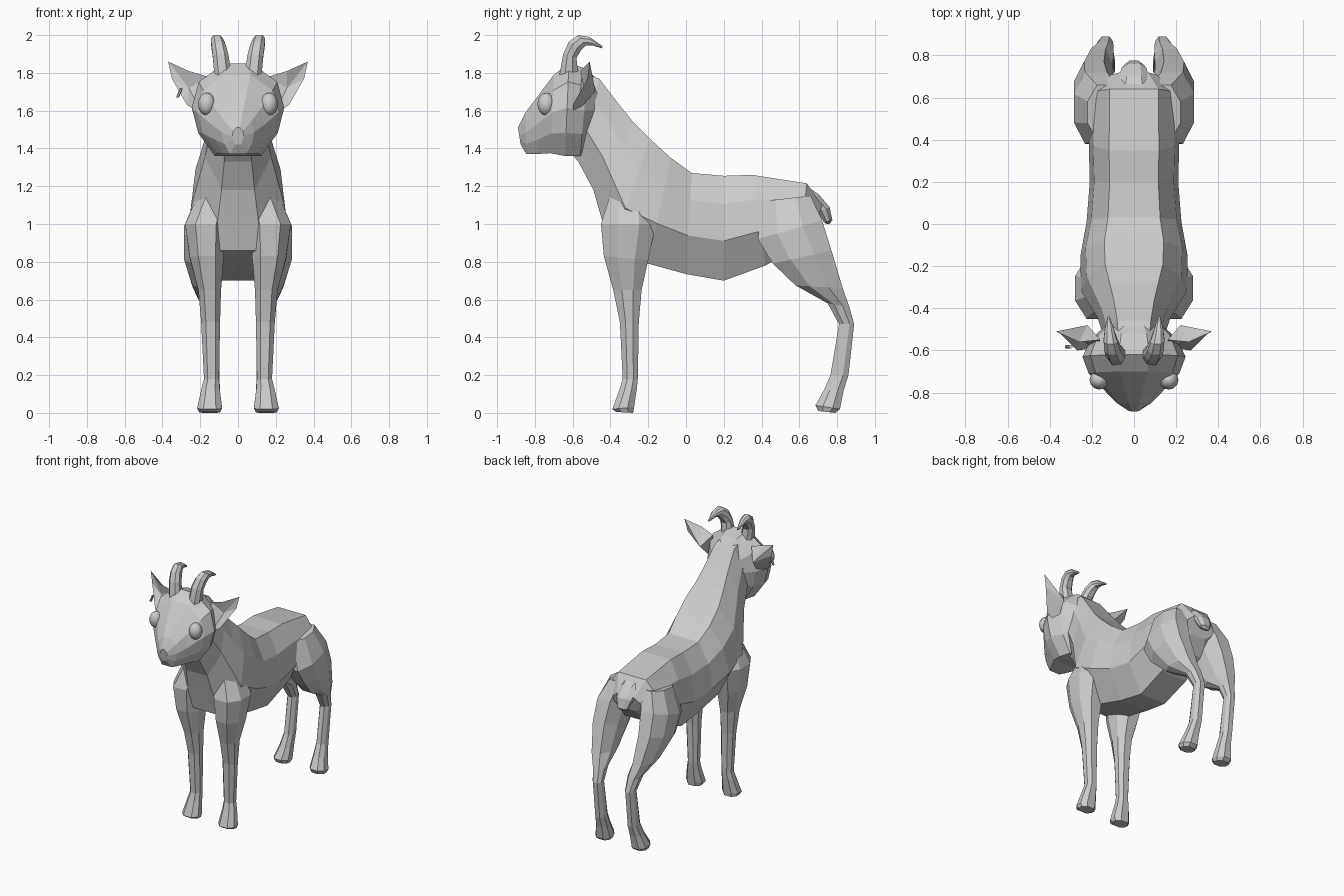
import bpy, bmesh
from mathutils import Vector

grey = bpy.data.materials.new("plain_grey")
grey.diffuse_color = (0.6, 0.6, 0.6, 1)

# Half cross-sections: (width factor, position from top/front to bottom/back)
BODY = [(.55, 0), (.9, .27), (1, .62), (.5, 1)]
FACE = [(.3, 0), (.85, .2), (1, .48), (.86, .75), (.5, 1)]
LIMB = [(.5, 0), (1, .3), (1, .7), (.5, 1)]


def finish(name, bm):
    bmesh.ops.recalc_face_normals(bm, faces=bm.faces)
    me = bpy.data.meshes.new(name)
    bm.to_mesh(me)
    bm.free()
    me.materials.append(grey)
    ob = bpy.data.objects.new(name, me)
    bpy.context.collection.objects.link(ob)
    return ob


def loft(name, profile, rings, side=1):
    """Skin rings given as (y0, z0, y1, z1, x centre, half width)."""
    bm = bmesh.new()
    outline = profile + [(-w, t) for w, t in reversed(profile)]
    loops = []
    for y0, z0, y1, z1, xc, hw in rings:
        loops.append([bm.verts.new((side * (xc + w * hw), y0 + (y1 - y0) * t, z0 + (z1 - z0) * t))
                      for w, t in outline])
    n = len(outline)
    for a, b in zip(loops, loops[1:]):
        for i in range(n):
            j = (i + 1) % n
            bm.faces.new((a[i], a[j], b[j], b[i]))
    bm.faces.new(loops[0])
    bm.faces.new(loops[-1])
    return finish(name, bm)


def hull(name, points, faces, side=1):
    bm = bmesh.new()
    vs = [bm.verts.new((side * x, y, z)) for x, y, z in points]
    for f in faces:
        bm.faces.new([vs[i] for i in f])
    return finish(name, bm)


# Trunk and neck, rump to nape
loft("body", BODY, [
    (.72, 1.10, .68, .98, 0, .12),
    (.64, 1.215, .60, .88, 0, .21),
    (.35, 1.26, .42, .78, 0, .215),
    (.20, 1.255, .20, .70, 0, .21),
    (.03, 1.27, 0, .735, 0, .225),
    (-.08, 1.35, -.20, .79, 0, .255),
    (-.19, 1.45, -.40, .86, 0, .25),
    (-.28, 1.54, -.45, 1.04, 0, .21),
    (-.36, 1.64, -.49, 1.18, 0, .175),
    (-.46, 1.77, -.57, 1.33, 0, .145),
    (-.55, 1.80, -.65, 1.42, 0, .13)])

# Head, nape to nose
loft("head", FACE, [
    (-.46, 1.75, -.50, 1.44, 0, .13),
    (-.52, 1.82, -.56, 1.36, 0, .20),
    (-.62, 1.85, -.64, 1.36, 0, .245),
    (-.70, 1.79, -.72, 1.375, 0, .215),
    (-.79, 1.67, -.79, 1.37, 0, .14),
    (-.85, 1.59, -.845, 1.37, 0, .085),
    (-.89, 1.51, -.875, 1.42, 0, .03)])

# Tail
loft("tail", LIMB, [
    (.62, 1.21, .60, 1.10, 0, .09),
    (.70, 1.16, .65, 1.09, 0, .07),
    (.76, 1.09, .70, 1.06, 0, .06),
    (.775, 1.02, .73, 1.01, 0, .04),
    (.76, 1.0, .745, 1.0, 0, .02)])

for side, tag in ((1, "left"), (-1, "right")):
    # Front leg, shoulder to hoof
    loft("front_leg_" + tag, LIMB, [
        (-.40, 1.16, -.20, 1.16, .12, .09),
        (-.45, 1.0, -.16, 1.0, .17, .11),
        (-.435, .83, -.20, .81, .165, .09),
        (-.385, .65, -.235, .65, .15, .06),
        (-.35, .48, -.25, .48, .145, .05),
        (-.335, .18, -.255, .18, .14, .04),
        (-.35, .13, -.26, .13, .145, .048),
        (-.39, .02, -.275, .03, .15, .066),
        (-.37, .005, -.28, 0, .15, .055)], side)

    # Hind leg, hip to hoof
    loft("hind_leg_" + tag, LIMB, [
        (.40, 1.12, .66, 1.15, .13, .09),
        (.38, .92, .72, 1.02, .18, .105),
        (.46, .79, .77, .86, .19, .095),
        (.58, .675, .83, .66, .17, .07),
        (.75, .58, .865, .56, .145, .048),
        (.81, .47, .89, .47, .135, .036),
        (.765, .2, .86, .2, .135, .036),
        (.73, .12, .835, .12, .14, .045),
        (.685, .04, .815, .02, .15, .06),
        (.70, .01, .79, 0, .15, .05)], side)

    # Horn curving back
    loft("horn_" + tag, LIMB, [
        (-.67, 1.79, -.57, 1.79, .08, .045),
        (-.65, 1.90, -.58, 1.88, .092, .042),
        (-.62, 1.965, -.555, 1.92, .103, .038),
        (-.57, 2.0, -.53, 1.945, .112, .032),
        (-.51, 1.99, -.495, 1.945, .117, .022),
        (-.44, 1.94, -.445, 1.93, .12, .006)], side)

    # Ear: rim of four points, hollow front and raised back
    hull("ear_" + tag, [
        (.16, -.55, 1.78), (.26, -.56, 1.81), (.37, -.51, 1.86), (.35, -.52, 1.77),
        (.27, -.60, 1.63), (.19, -.59, 1.58), (.26, -.54, 1.72), (.22, -.48, 1.70)],
        [(0, 1, 6), (1, 2, 6), (2, 3, 6), (3, 4, 6), (4, 5, 6), (5, 0, 6),
         (1, 0, 7), (2, 1, 7), (3, 2, 7), (4, 3, 7), (5, 4, 7), (0, 5, 7)], side)

    # Eye
    bm = bmesh.new()
    bmesh.ops.create_uvsphere(bm, u_segments=12, v_segments=8, radius=1)
    for v in bm.verts:
        v.co = Vector((side * .165, -.74, 1.635)) + Vector((v.co.x * .046, v.co.y * .046, v.co.z * .06))
    eye = finish("eye_" + tag, bm)
    for p in eye.data.polygons:
        p.use_smooth = True

# Small tag hanging from one ear
loft("ear_tag", LIMB, [
    (-.59, 1.72, -.575, 1.72, .30, .008),
    (-.59, 1.67, -.575, 1.67, .32, .008)], -1)
